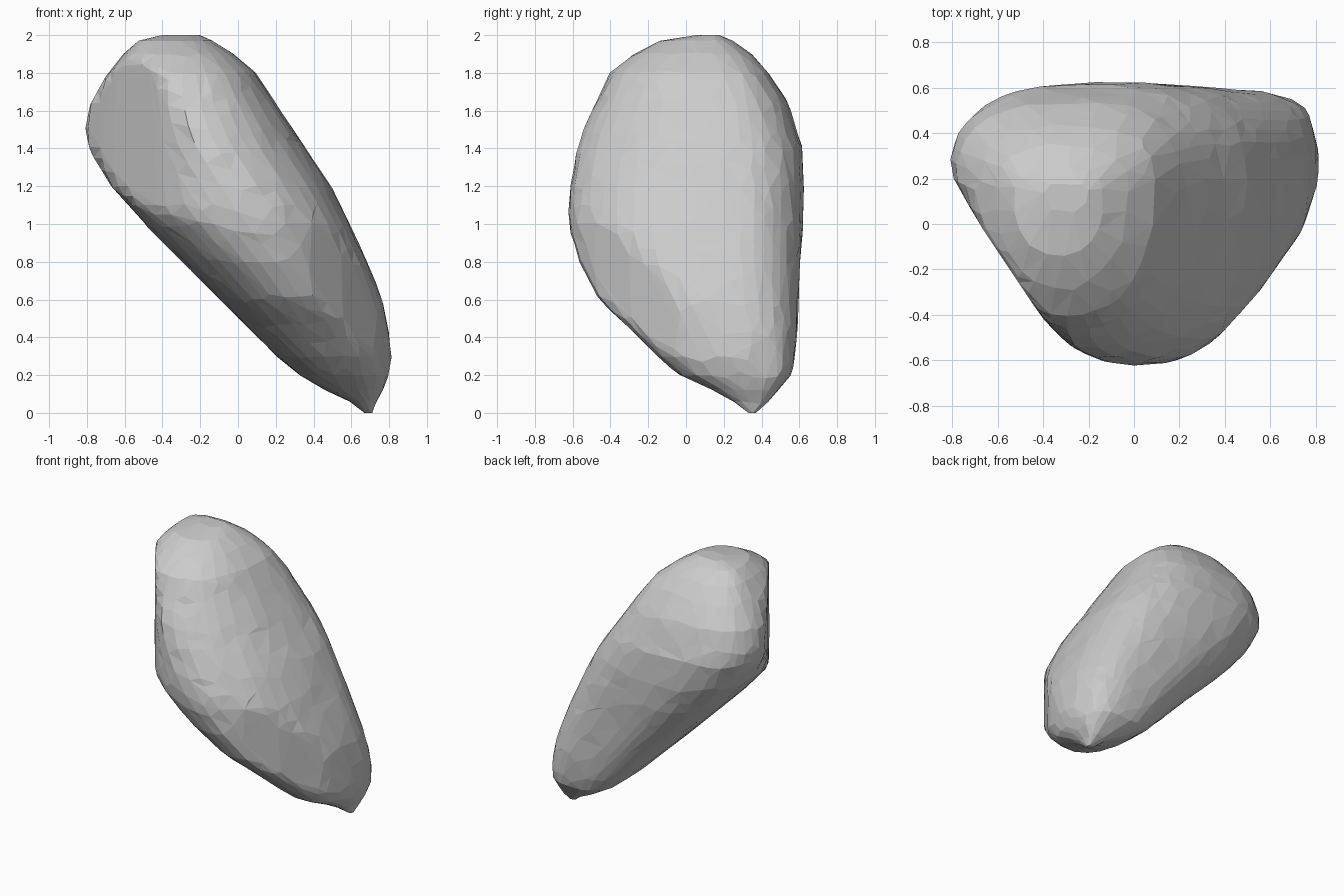
import bpy, bmesh, math, random
from mathutils import Vector

if "Cube" in bpy.data.objects:
    bpy.data.objects.remove(bpy.data.objects["Cube"])

random.seed(4)
SIDES, STEPS = 44, 4

# horizontal slices of the stone: z, x min, x max, y min, y max
SLICES = [
    (0.00, .67, .71, .33, .37), (0.06, .59, .735, .25, .44),
    (0.12, .46, .77, .14, .49), (0.20, .32, .80, -.04, .56),
    (0.30, .20, .82, -.16, .58), (0.45, .05, .80, -.31, .595),
    (0.60, -.10, .77, -.47, .60), (0.80, -.30, .69, -.575, .61),
    (1.00, -.50, .60, -.63, .625), (1.20, -.68, .50, -.625, .63),
    (1.40, -.80, .365, -.59, .62), (1.50, -.82, .30, -.56, .59),
    (1.65, -.785, .20, -.485, .54), (1.80, -.69, .10, -.41, .44),
    (1.90, -.61, -.02, -.28, .35), (1.97, -.53, -.13, -.14, .25),
    (2.00, -.40, -.20, .05, .18)]

# outline from above, anticlockwise, limits every slice
PLAN = [Vector(p) for p in (
    (.82, .30), (.76, .52), (.68, .59), (.30, .63), (-.28, .63), (-.60, .58),
    (-.77, .42), (-.82, .33), (-.82, .24), (-.68, 0), (-.40, -.42),
    (-.28, -.54), (-.14, -.61), (0, -.63), (.16, -.63), (.36, -.51),
    (.55, -.30), (.74, -.03), (.81, .18))]


def clamp_to_plan(centre, offset):
    """Shorten offset so that centre + offset stays inside the outline."""
    t = 1.0
    for a, b in zip(PLAN, PLAN[1:] + PLAN[:1]):
        normal = Vector((b.y - a.y, a.x - b.x))
        reach = normal.dot(offset)
        if reach > 1e-6:
            t = min(t, normal.dot(a - centre) / reach)
    return centre + offset * max(t, 0)


def spow(v, n):
    return math.copysign(abs(v) ** (2 / n), v)


def ring(bm, s):
    z, x0, x1, y0, y1 = s
    centre = Vector(((x0 + x1) / 2, y0 + 0.66 * (y1 - y0)))
    verts = []
    for i in range(SIDES):
        a = math.tau * i / SIDES
        c, sn = math.cos(a), math.sin(a)
        n = 2.6 if sn > 0 else 2.3          # fuller at the back
        ry = y1 - centre.y if sn > 0 else centre.y - y0
        off = Vector(((x1 - x0) / 2 * spow(c, n), ry * spow(sn, n)))
        off *= 1 - random.uniform(0, 0.02)  # slightly uneven surface
        p = clamp_to_plan(centre, off)
        verts.append(bm.verts.new((p.x, p.y, z)))
    return verts


# loft the slices into a closed stone
bm = bmesh.new()
rings = []
for a, b in zip(SLICES, SLICES[1:]):
    for k in range(STEPS):
        rings.append(ring(bm, [u + (v - u) * k / STEPS for u, v in zip(a, b)]))
rings.append(ring(bm, SLICES[-1]))
for lo, hi in zip(rings, rings[1:]):
    for i in range(SIDES):
        j = (i + 1) % SIDES
        bm.faces.new((lo[i], lo[j], hi[j], hi[i]))
bm.faces.new(rings[0][::-1])
bm.faces.new(rings[-1])
bmesh.ops.remove_doubles(bm, verts=bm.verts, dist=0.004)
# relax the inner rows, keep the tips
inner = [v for v in bm.verts if 0.05 < v.co.z < 1.96]
bmesh.ops.smooth_vert(bm, verts=inner, factor=0.4,
                      use_axis_x=True, use_axis_y=True, use_axis_z=True)
bmesh.ops.triangulate(bm, faces=bm.faces)
bmesh.ops.recalc_face_normals(bm, faces=bm.faces)
mesh = bpy.data.meshes.new("stone")
bm.to_mesh(mesh)
bm.free()
stone = bpy.data.objects.new("stone", mesh)
bpy.context.collection.objects.link(stone)

# reduce to irregular flat facets
facets = stone.modifiers.new("facets", 'DECIMATE')
facets.ratio = 1100 / len(mesh.polygons)
